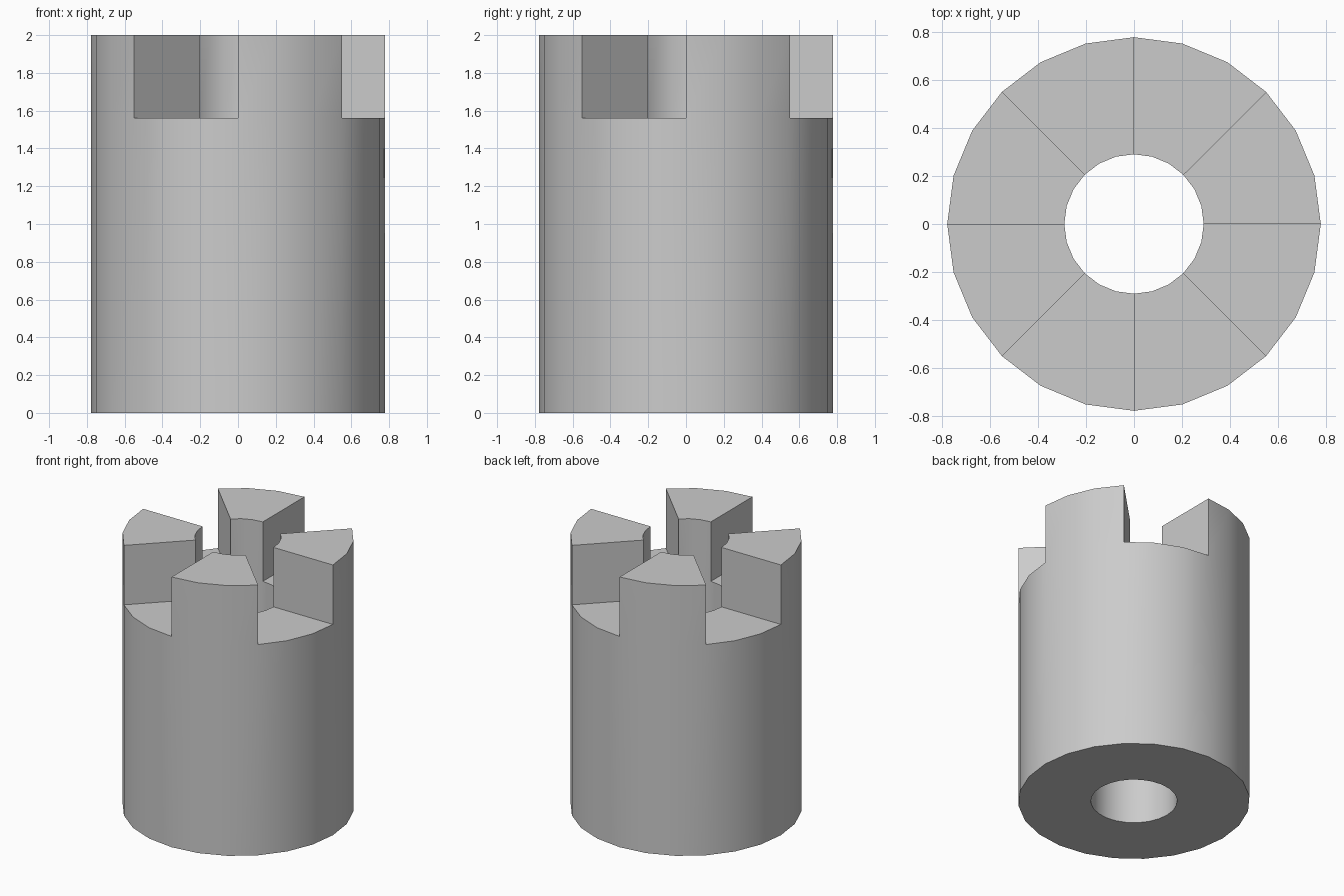
import bpy, bmesh, math
from mathutils import Vector

cube = bpy.data.objects.get("Cube")
if cube:
    bpy.data.objects.remove(cube, do_unlink=True)

SIDES, OUTER, BORE = 24, 0.777, 0.29
FLOOR, TOP = 1.56, 2.0
TOOTH = SIDES // 8          # segments per tooth and per gap

grey = bpy.data.materials.new("plain grey")
grey.use_nodes = True
colour = (0.6, 0.6, 0.6, 1)
grey.diffuse_color = colour
grey.node_tree.nodes["Principled BSDF"].inputs["Base Color"].default_value = colour

bm = bmesh.new()


def ring(radius, z):
    step = math.tau / SIDES
    return [bm.verts.new((radius * math.cos(i * step), radius * math.sin(i * step), z))
            for i in range(SIDES)]


def bridge(a, b):
    return [bm.faces.new((a[i], a[(i + 1) % SIDES], b[(i + 1) % SIDES], b[i]))
            for i in range(SIDES)]


# Tubular body up to the slot floor
outer_low, outer_high = ring(OUTER, 0), ring(OUTER, FLOOR)
inner_low, inner_high = ring(BORE, 0), ring(BORE, FLOOR)
bridge(outer_low, outer_high)
bridge(inner_high, inner_low)
bridge(inner_low, outer_low)
rim = bridge(outer_high, inner_high)

# Four wedge teeth raised from alternate eighths of the rim
teeth = [f for i, f in enumerate(rim) if (i // TOOTH) % 2 == 0]
raised = bmesh.ops.extrude_face_region(bm, geom=teeth)["geom"]
bmesh.ops.translate(bm, vec=Vector((0, 0, TOP - FLOOR)),
                    verts=[v for v in raised if isinstance(v, bmesh.types.BMVert)])
# Clear any tooth bases left inside the solid
bmesh.ops.delete(bm, geom=[f for f in teeth if f.is_valid], context="FACES")
bmesh.ops.recalc_face_normals(bm, faces=bm.faces)

mesh = bpy.data.meshes.new("toothed_sleeve")
bm.to_mesh(mesh)
bm.free()
mesh.materials.append(grey)
sleeve = bpy.data.objects.new("toothed_sleeve", mesh)
bpy.context.collection.objects.link(sleeve)

# Smooth round walls, sharp corners
bpy.ops.object.select_all(action="DESELECT")
sleeve.select_set(True)
bpy.context.view_layer.objects.active = sleeve
bpy.ops.object.shade_smooth_by_angle(angle=math.radians(30))
